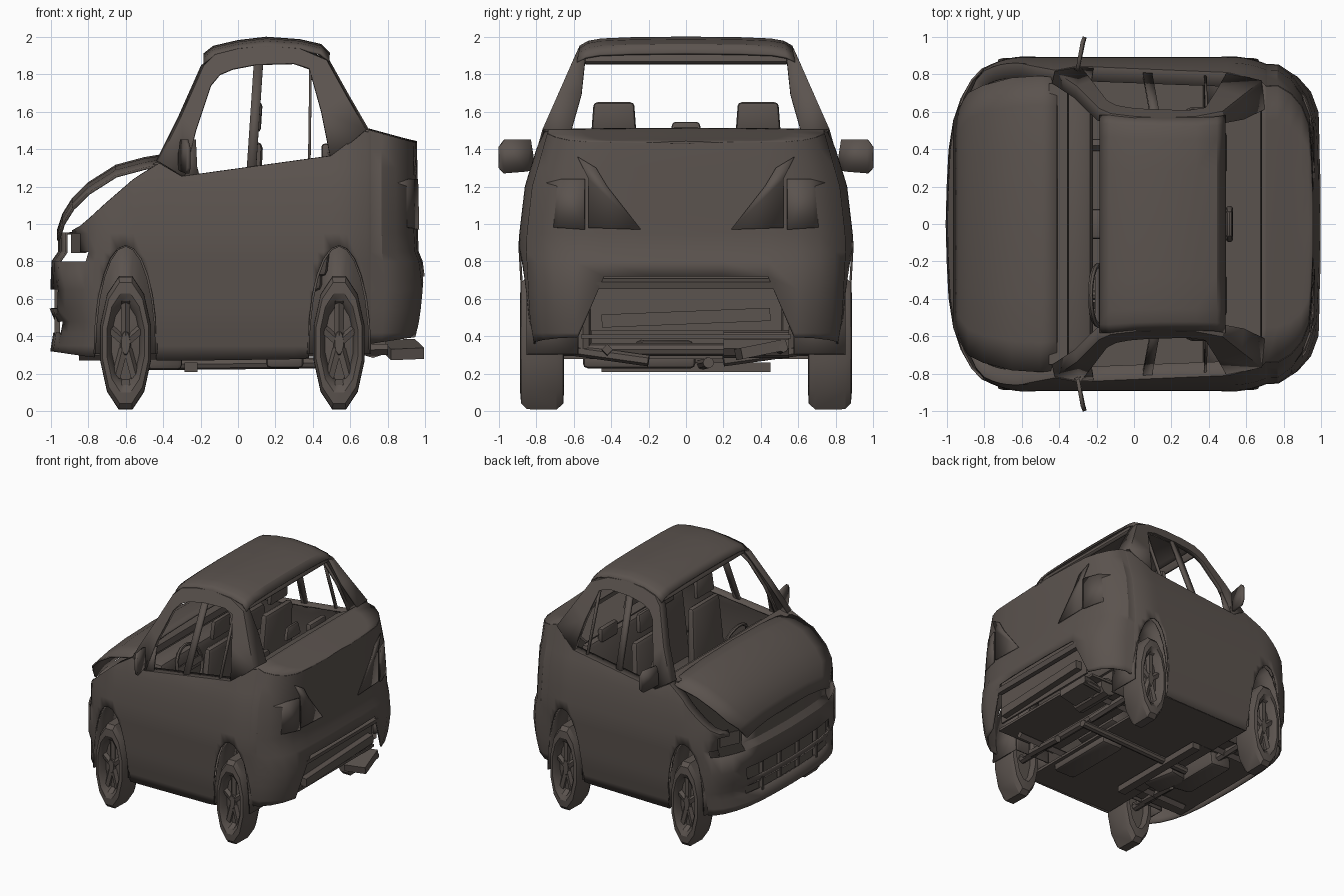
import bpy, bmesh, math
from mathutils import Matrix, Vector

if "Cube" in bpy.data.objects:
    bpy.data.objects.remove(bpy.data.objects["Cube"])

paint = bpy.data.materials.new("warm dark grey")
paint.diffuse_color = (0.105, 0.087, 0.077, 1)
paint.use_nodes = True
paint.node_tree.nodes["Principled BSDF"].inputs["Base Color"].default_value = paint.diffuse_color


def lerp(t, x):
    if x <= t[0][0]:
        return t[0][1]
    for (a, p), (b, q) in zip(t, t[1:]):
        if x <= b:
            return p + (q - p) * (x - a) / (b - a)
    return t[-1][1]


def finish(name, bm, thick=0.0):
    bmesh.ops.remove_doubles(bm, verts=bm.verts, dist=0.0005)
    bmesh.ops.recalc_face_normals(bm, faces=bm.faces)
    me = bpy.data.meshes.new(name)
    bm.to_mesh(me)
    bm.free()
    me.materials.append(paint)
    ob = bpy.data.objects.new(name, me)
    bpy.context.collection.objects.link(ob)
    if thick:
        m = ob.modifiers.new("thickness", 'SOLIDIFY')
        m.thickness, m.offset = thick, 0
    return ob


def grid(name, rows, thick=0.012, loop=False, drop=None):
    bm = bmesh.new()
    vs = [[bm.verts.new(p) for p in r] for r in rows]
    for a, b in zip(vs, vs[1:]):
        n = len(a)
        for i in range(n if loop else n - 1):
            j = (i + 1) % n
            bm.faces.new((a[i], a[j], b[j], b[i]))
    if drop:
        bad = [f for f in bm.faces if drop(f.calc_center_median())]
        bmesh.ops.delete(bm, geom=bad, context='FACES')
    return finish(name, bm, thick)


def box(name, c, s, rot=(0, 0, 0), bevel=0.0, taper=1.0):
    bm = bmesh.new()
    bmesh.ops.create_cube(bm, size=1)
    for v in bm.verts:
        k = taper if v.co.z > 0 else 1
        v.co = Vector((v.co.x * s[0] * k, v.co.y * s[1] * k, v.co.z * s[2]))
    if bevel:
        bmesh.ops.bevel(bm, geom=bm.edges[:], offset=bevel, segments=2, affect='EDGES', profile=0.5)
    m = Matrix.Translation(c)
    for ang, ax in zip(rot, 'XYZ'):
        m = m @ Matrix.Rotation(ang, 4, ax)
    bm.transform(m)
    return finish(name, bm)


def rod(name, a, b, r, n=8):
    a, b = Vector(a), Vector(b)
    bm = bmesh.new()
    bmesh.ops.create_cone(bm, cap_ends=True, segments=n, radius1=r, radius2=r, depth=(b - a).length)
    bm.transform(Matrix.Translation((a + b) / 2) @ (b - a).to_track_quat('Z', 'Y').to_matrix().to_4x4())
    return finish(name, bm)


# Shared body curves
WIDTH = [(.2, .92), (.35, .95), (.5, .98), (.9, 1.005), (1.2, .965), (1.36, .91), (1.5, .865),
         (1.85, .69), (1.92, .655), (1.96, .63)]
NOSE = [(.3, 0), (.48, .03), (.55, 0), (.8, .01), (.85, .045)]
TAIL = [(.35, .05), (.5, .015), (.65, 0), (.8, .02), (.86, .045), (1.45, .05)]
TOP = [(-1, .95), (-.95, .95), (-.86, .99), (-.7, 1.11), (-.55, 1.24), (-.42, 1.32), (-.3, 1.25),
       (.5, 1.36), (.68, 1.5), (1, 1.43)]
BOTTOM = [(-1, .32), (-.78, .29), (-.4, .27), (.35, .28), (.7, .36), (1, .4)]
WHEELS = (-.6, .54)
ARCH_X, ARCH_Z, AXLE = .165, .52, .365


def side_y(z):
    return .88 * lerp(WIDTH, z)


def place(x, y, z):
    w = max(0, min(1, (abs(x) - .7) / .25))
    dx = lerp(NOSE, z) if x < 0 else -lerp(TAIL, z)
    return (x + dx * w, y * lerp(WIDTH, z), z)


def bottom(x, y):
    if x > .9 and abs(y) < .5:
        return .72
    for c in WHEELS:
        d = (x - c) / ARCH_X
        if abs(d) < .999:
            return AXLE + ARCH_Z * math.sqrt(1 - d * d)
    return lerp(BOTTOM, x)


# Body skin: plan outline swept through height levels, trimmed by arches and beltline
half = [(-1, 0), (-.995, .2), (-.985, .4), (-.96, .56), (-.92, .68), (-.87, .77), (-.815, .825)]
xs = [-.42, -.3, -.1, .1, .3]
for c in WHEELS:
    xs += [c - ARCH_X * math.cos(math.pi * i / 12) for i in range(13)]
    xs += [c - ARCH_X - .002, c + ARCH_X + .002]
half += [(x, .885 - 1.1 * max(0, abs(x + .03) - .55) ** 2) for x in sorted(xs)]
half += [(.78, .845), (.87, .79), (.94, .71), (.98, .6), (.992, .44), (1, .2), (1, 0)]
ring = half + [(x, -y) for x, y in reversed(half[1:-1])]
rows = []
for lv in (.2, .35, .42, .48, .55, .65, .8, .85, .95, 1.05, 1.2, 1.3, 1.4, 1.6):
    rows.append([place(x, y, max(bottom(x, y), min(lv, lerp(TOP, x)))) for x, y in ring])
rows.append([(p[0] * (.94 if abs(p[0]) > .85 else 1), p[1] * .91, p[2]) for p in rows[-1]])


def opening(p):
    slot = p.x < -.9 and abs(p.y) < .5 and (.42 < p.z < .48 or .55 < p.z < .65)
    lamp = p.x < -.82 and .5 < abs(p.y) < .85 and .81 < p.z < .96
    return slot or lamp


grid("body_shell", rows, loop=True, drop=opening)
box("grille_backing", (-.93, 0, .54), (.01, 1.1, .3))
for y in (-.36, -.12, .12, .36):
    box("grille_bar", (-.965, y, .53), (.03, .025, .26))

# Rear deck closes the tail between both sides
tail = [(.68, .88)] + [p for p in half if p[0] > .7][1:]
deck = []
for x, y in tail:
    px, py, pz = place(x, y, lerp(TOP, x))
    deck.append([(px, py * f, pz + .008 * (1 - f * f)) for f in (-1, -.75, -.4, 0, .4, .75, 1)])
grid("rear_deck", deck)
box("rear_shelf", (.58, 0, 1.42), (.22, 1.3, .02), (0, -.45, 0))


def crowned(name, stations, profile, thick):
    pts = [(-f, d) for f, d in reversed(profile[1:])] + profile
    return grid(name, [[(x, w * f, z - d) for f, d in pts] for x, z, w in stations], thick)


# Hood and roof
crowned("hood", [(-.96, .965, .55), (-.93, 1.055, .62), (-.88, 1.135, .7), (-.8, 1.215, .74),
                 (-.65, 1.31, .78), (-.5, 1.35, .79), (-.41, 1.365, .78)],
        [(0, 0), (.5, .008), (.8, .028), (1, .055)], .014)
crowned("roof", [(-.18, 1.905, .58), (-.13, 1.945, .58), (0, 1.975, .57), (.15, 1.993, .565),
                 (.33, 1.98, .565), (.44, 1.955, .57), (.485, 1.91, .58)],
        [(0, 0), (.5, .003), (.8, .01), (.92, .022), (1, .048)], .014)
box("windscreen_header", (-.155, 0, 1.88), (.03, 1.08, .06), (0, .5, 0), .01)
box("rear_header", (.455, 0, 1.885), (.03, 1.08, .06), (0, -.5, 0), .01)
box("cowl", (-.4, 0, 1.31), (.1, 1.5, .05), (0, -.2, 0))

# Cabin frame: screen pillar, roof rail and rear quarter in one band per side
outer = [(-.42, 1.33), (-.3, 1.57), (-.18, 1.84), (-.12, 1.9), (0, 1.93), (.15, 1.945), (.33, 1.93),
         (.47, 1.87), (.57, 1.69), (.68, 1.5)]
inner = [(-.29, 1.25), (-.23, 1.5), (-.15, 1.74), (-.1, 1.8), (-.03, 1.83), (.1, 1.855), (.3, 1.86),
         (.385, 1.83), (.45, 1.6), (.5, 1.35)]
flange = [.06, .06, .06, .04, .03, .03, .03, .06, .12, .15]
for s in (-1, 1):
    grid("cabin_frame", [
        [(x, s * (side_y(z) - .03), z) for x, z in inner],
        [(x, s * side_y(z), z) for x, z in inner],
        [(x, s * side_y(z), z) for x, z in outer],
        [(x + (.012 if x > .4 else -.012 if x < -.15 else 0), s * (side_y(z) - d), z + .003)
         for (x, z), d in zip(outer, flange)]], .014)
    for name, x0, x1, w in (("centre_pillar", .07, .11, .05), ("quarter_bar", .38, .388, .014)):
        grid(name, [[(x0 + k * w / 2, s * (side_y(1.29) - .015), 1.27), (x1 + k * w / 2, s * (side_y(1.87) - .01), 1.87)]
                    for k in (-1, 1)], .025)
    # Corner plate, mirror and handle
    grid("mirror_plate", [[(-.31, s * .83, 1.25), (-.215, s * .83, 1.25)],
                          [(-.25, s * .77, 1.45), (-.225, s * .77, 1.45)]], .015)
    grid("mirror", [[(-.31, s * .82, 1.29), (-.312, s * .82, 1.37)], [(-.295, s * .85, 1.28), (-.3, s * .83, 1.45)],
                    [(-.27, s * .97, 1.27), (-.275, s * .97, 1.45)],
                    [(-.262, s * .998, 1.3), (-.264, s * .998, 1.41)]], .02)
    # Lamps
    box("headlamp", (-.85, s * .63, .9), (.012, .17, .11), (0, 0, -s * .45))
    grid("tail_panel", [[(.962, s * .24, .97), (.958, s * .52, .98)],
                        [(.956, s * .42, 1.2), (.953, s * .52, 1.24)],
                        [(.953, s * .48, 1.3), (.94, s * .58, 1.36)]], .008)
    grid("tail_lamp", [[(.962, s * .54, .97), (.915, s * .68, .98), (.84, s * .78, .98)],
                       [(.956, s * .54, 1.24), (.91, s * .66, 1.24), (.85, s * .74, 1.22)]], .012)
    # Front seats with headrests
    box("seat_base", (-.05, s * .38, .68), (.26, .44, .16), (0, -.08, 0), .04)
    box("seat_back", (.08, s * .38, 1.07), (.08, .46, .74), (0, .06, 0), .035, .8)
    box("headrest", (.105, s * .385, 1.57), (.045, .24, .16), (0, .08, 0), .02, .9)
    box("rear_headrest", (.47, s * .38, 1.37), (.05, .22, .12), bevel=.02)

# Tail opening and rear bumper beam
box("tail_recess", (.9, 0, .62), (.015, 1.02, .38))
box("rear_beam", (.92, 0, .5), (.08, .9, .07), (.04, 0, 0))
box("plate_ledge", (.955, 0, .68), (.06, .96, .04), (0, .3, 0))
box("tow_bracket", (.88, .4, .33), (.18, .25, .06), (.2, 0, .2))

# Remaining cabin interior
box("rear_bench", (.36, 0, .72), (.18, 1.25, .16), bevel=.04)
box("rear_backrest", (.47, 0, 1.03), (.08, 1.28, .62), (0, .12, 0), .03)
box("centre_headrest", (.51, 0, 1.49), (.04, .2, .11), bevel=.015, taper=.7)
box("dashboard", (-.31, 0, 1.16), (.18, 1.42, .22), bevel=.05)
box("console", (-.15, 0, .6), (.3, .16, .3), bevel=.02)
box("firewall", (-.42, 0, .8), (.015, 1.55, 1.0))
rod("steering_column", (-.3, -.38, 1.08), (-.19, -.38, 1.15), .025)
bpy.ops.mesh.primitive_torus_add(location=(-.19, -.38, 1.16), rotation=(0, 1.3, 0), major_radius=.16,
                                 minor_radius=.014, major_segments=18, minor_segments=6)
bpy.context.object.name = "steering_wheel"
bpy.context.object.data.materials.append(paint)
box("steering_spokes", (-.19, -.38, 1.16), (.02, .3, .05), (0, -.3, 0))

# Wheels: lathed tyre and rim, squeezed along the car, with spokes and liners
tyre = [(.0, .85), (.06, .85), (.08, .825), (.2, .815), (.23, .865), (.27, .885), (.33, .88), (.362, .85),
        (.365, .69), (.33, .655), (.25, .65), (.23, .71), (0, .71)]
for c in WHEELS:
    for s in (-1, 1):
        steps = [2 * math.pi * (i + .5) / 12 for i in range(12)]
        grid("wheel", [[(c + .385 * r * math.sin(a), s * y, AXLE + 1.01 * r * math.cos(a)) for a in steps]
                       for r, y in tyre], 0, True)
        for i in range(5):
            a = 2 * math.pi * i / 5
            u = Vector((.37 * math.sin(a), 0, math.cos(a)))
            o = Vector((c, s * .825, AXLE))
            rod("wheel_spoke", o + u * .04, o + u * .23, .026, 5)
        arc = [math.pi * i / 12 for i in range(13)]
        grid("wheel_liner", [[(c - ARCH_X * math.cos(a), s * y, AXLE - .06 + (ARCH_Z + .06) * math.sin(a)) for a in arc]
                             for y in (.85, .58)])
        grid("liner_wall", [[(c - ARCH_X * math.cos(a), s * .58,
                              AXLE - .06 + k * (ARCH_Z + .06) * math.sin(a)) for a in arc[1:-1]] for k in (0, 1)])
        rod("suspension_arm", (c + .06, s * .2, .27), (c, s * .7, .34), .03, 6)
        rod("spring", (c, s * .55, .32), (c, s * .55, .7), .045)
    rod("axle", (c, -.7, .33), (c, .7, .33), .035)

# Floor and running gear
box("cabin_floor", (-.03, 0, .29), (.82, 1.64, .02))
box("front_floor", (-.68, 0, .33), (.52, 1.12, .02))
box("rear_floor", (.62, 0, .4), (.54, 1.12, .02))
box("engine_sump", (-.58, .1, .33), (.2, .5, .22), (0, .1, 0), .03)
box("gearbox", (-.42, -.12, .3), (.2, .3, .16), (0, 0, .2), .03)
box("fuel_tank", (.25, -.25, .27), (.2, .6, .08), bevel=.025)
rod("exhaust_pipe", (-.45, .08, .25), (.62, .12, .26), .03)
rod("silencer", (.72, .2, .36), (.72, .55, .36), .075, 10)
rod("tail_pipe", (.74, .5, .33), (.95, .52, .34), .025)
for s in (-1, 1):
    rod("chassis_rail", (-.85, s * .42, .3), (.8, s * .42, .33), .03, 4)
box("crossmember", (-.25, 0, .235), (.07, .9, .05))

# Smooth rounded parts while keeping edges crisp
for ob in bpy.context.scene.objects:
    ob.select_set(True)
    bpy.context.view_layer.objects.active = ob
bpy.ops.object.shade_smooth_by_angle(angle=math.radians(32))
